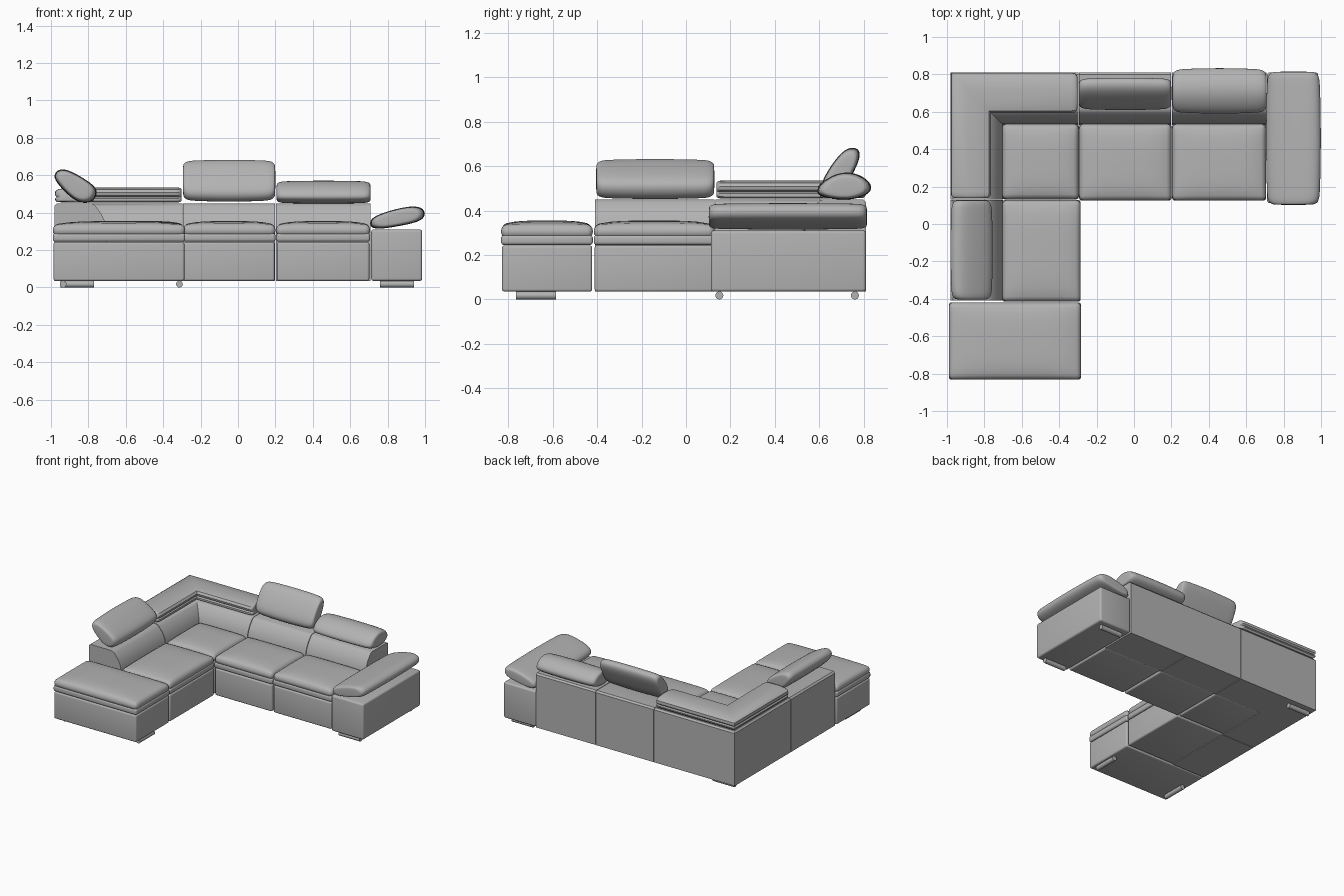
import bpy, bmesh, math
from mathutils import Vector

cube = bpy.data.objects.get("Cube")
if cube:
    bpy.data.objects.remove(cube, do_unlink=True)

grey = bpy.data.materials.new("grey upholstery")
GREY = (0.45, 0.45, 0.45, 1)
grey.diffuse_color = GREY
grey.use_nodes = True
bsdf = next(n for n in grey.node_tree.nodes if n.type == 'BSDF_PRINCIPLED')
bsdf.inputs["Base Color"].default_value = GREY
bsdf.inputs["Roughness"].default_value = 0.6

crisp = []  # objects that keep their sharp edges


def finish(name, bm):
    bmesh.ops.recalc_face_normals(bm, faces=bm.faces)
    for f in bm.faces:
        f.smooth = True
    me = bpy.data.meshes.new(name)
    bm.to_mesh(me)
    bm.free()
    me.materials.append(grey)
    ob = bpy.data.objects.new(name, me)
    bpy.context.collection.objects.link(ob)
    return ob


def rounded_box(name, x, y, z, r, crown=0.0):
    """Bevelled box between (min, max) pairs, its top puffed up by crown."""
    bm = bmesh.new()
    bmesh.ops.create_cube(bm, size=1)
    lo, hi = Vector((x[0], y[0], z[0])), Vector((x[1], y[1], z[1]))
    mid, size = (lo + hi) / 2, hi - lo
    for v in bm.verts:
        v.co = Vector(c * s + m for c, s, m in zip(v.co, size, mid))
    bmesh.ops.bevel(bm, geom=bm.edges[:], offset=r, segments=4, profile=0.5,
                    affect='EDGES')
    if crown:
        long_edges = [e for e in bm.edges if e.calc_length() > 0.12]
        bmesh.ops.subdivide_edges(bm, edges=long_edges, cuts=9, use_grid_fill=True)
        for v in bm.verts:
            u, w = (v.co.x - mid.x) / size.x * 2, (v.co.y - mid.y) / size.y * 2
            if v.co.z > mid.z:
                v.co.z += crown * (1 - u ** 4) * (1 - w ** 4)
    ob = finish(name, bm)
    crisp.append(ob)
    return ob


def loft(name, rings):
    """Skin between equal-sized rings of points, closed at both ends."""
    bm = bmesh.new()
    loops = [[bm.verts.new(p) for p in ring] for ring in rings]
    n = len(loops[0])
    for a, b in zip(loops, loops[1:]):
        for i in range(n):
            j = (i + 1) % n
            bm.faces.new((a[i], a[j], b[j], b[i]))
    bm.faces.new(loops[0])
    bm.faces.new(loops[-1])
    return finish(name, bm)


def scaled(profile, k):
    ca = sum(p[0] for p in profile) / len(profile)
    cz = sum(p[1] for p in profile) / len(profile)
    return [(ca + (a - ca) * k, cz + (z - cz) * k) for a, z in profile]


def pillow(name, profile, s0, s1, axis):
    """Soft pad: a profile run along x or y with rounded ends."""
    ends = [(0, 0.72), (0.006, 0.86), (0.025, 0.98), (0.07, 1.02)]
    stops = ([(s0 + d, k) for d, k in ends] + [((s0 + s1) / 2, 1.06)]
             + [(s1 - d, k) for d, k in reversed(ends)])
    rings = []
    for s, k in stops:
        rings.append([(s, a, z) if axis == 'x' else (a, s, z)
                      for a, z in scaled(profile, k)])
    ob = loft(name, rings)
    sub = ob.modifiers.new("soft", 'SUBSURF')
    sub.levels = sub.render_levels = 2
    return ob


# Backrest runs: t is the distance in from the outer wall
OUT_X, OUT_Y = -0.98, 0.81
def back_run(s, prof):
    return [(s, OUT_Y - t, z) for t, z in prof]
def side_run(s, prof):
    return [(OUT_X + t, s, z) for t, z in prof]
def mitre(prof):
    return [(OUT_X + t, OUT_Y - t, z) for t, z in prof]


# Backrest walls with a leaning, curved front
wall = [(0, 0.035), (0, 0.438), (0.012, 0.45), (0.19, 0.45), (0.205, 0.446),
        (0.218, 0.435), (0.245, 0.40), (0.265, 0.36), (0.276, 0.31),
        (0.28, 0.24), (0.28, 0.035)]
for name, rings in (
        ("corner_backrest", [side_run(0.132, wall), mitre(wall), back_run(-0.297, wall)]),
        ("side_backrest", [side_run(-0.41, wall), side_run(0.128, wall)]),
        ("middle_backrest", [back_run(-0.293, wall), back_run(0.199, wall)]),
        ("left_backrest", [back_run(0.203, wall), back_run(0.708, wall)])):
    crisp.append(loft(name, rings))

# Flat corner headrest: two layers with a seam groove, mitred at the corner
pad = [(0.002, 0.468), (0.012, 0.456), (0.195, 0.454), (0.208, 0.462),
       (0.208, 0.476), (0.198, 0.484), (0.212, 0.492), (0.216, 0.508),
       (0.205, 0.524), (0.17, 0.534), (0.09, 0.535), (0.02, 0.526),
       (0.003, 0.515), (0.001, 0.494), (0.01, 0.484), (0.002, 0.476)]
pad_ends = [(0, 0.8), (0.004, 0.9), (0.015, 0.98), (0.035, 1)]
crisp.append(loft("corner_headrest",
    [side_run(0.138 + d, scaled(pad, k)) for d, k in pad_ends] + [mitre(pad)]
    + [back_run(-0.303 - d, scaled(pad, k)) for d, k in reversed(pad_ends)]))

# Adjustable headrests: one raised, one folded back, one on the side run
pillow("raised_headrest",
       [(0.605, 0.49), (0.62, 0.545), (0.66, 0.61), (0.705, 0.665), (0.745, 0.683),
        (0.78, 0.67), (0.778, 0.625), (0.745, 0.56), (0.71, 0.49), (0.66, 0.452)],
       -0.295, 0.2, 'x')
pillow("folded_headrest",
       [(0.588, 0.49), (0.62, 0.535), (0.70, 0.575), (0.78, 0.562), (0.832, 0.52),
        (0.828, 0.478), (0.75, 0.449), (0.67, 0.452), (0.605, 0.465)],
       0.205, 0.71, 'x')
pillow("side_headrest",
       [(-0.985, 0.598), (-0.955, 0.63), (-0.91, 0.628), (-0.83, 0.585),
        (-0.765, 0.54), (-0.755, 0.50), (-0.785, 0.457), (-0.84, 0.453),
        (-0.89, 0.48), (-0.96, 0.55)],
       -0.405, 0.128, 'y')

# Seat units: a base block, a thin welt and a puffed cushion
seats = {
    "corner_seat": ((-0.705, -0.295), (0.132, 0.535)),
    "middle_seat": ((-0.293, 0.2), (0.125, 0.535)),
    "left_seat": ((0.204, 0.706), (0.125, 0.535)),
    "side_seat": ((-0.705, -0.285), (-0.415, 0.128)),
    "chaise": ((-0.99, -0.283), (-0.832, -0.419)),
}
for name, (x, y) in seats.items():
    inx, iny = (x[0] + 0.004, x[1] - 0.004), (y[0] + 0.004, y[1] - 0.003)
    rounded_box(name + "_base", inx, iny, (0.035, 0.243), 0.012)
    rounded_box(name + "_welt", x, y, (0.245, 0.29), 0.014)
    rounded_box(name + "_cushion", x, y, (0.276, 0.335), 0.027, crown=0.02)

# Armrest with a sloping pad
rounded_box("armrest_base", (0.712, 0.985), (0.112, 0.81), (0.035, 0.31), 0.014)
pillow("armrest_pad",
       [(0.712, 0.322), (0.71, 0.358), (0.74, 0.385), (0.84, 0.418), (0.94, 0.436),
        (0.988, 0.42), (0.997, 0.385), (0.97, 0.352), (0.85, 0.328), (0.76, 0.314)],
       0.102, 0.815, 'y')

# Feet: short round bars lying under the ends
feet = [("arm_front_foot", 0.85, 0.15, 'x'), ("arm_back_foot", 0.85, 0.76, 'x'),
        ("corner_foot", -0.86, 0.76, 'x'),
        ("chaise_outer_foot", -0.935, -0.675, 'y'),
        ("chaise_inner_foot", -0.313, -0.675, 'y')]
for name, cx, cy, axis in feet:
    rings = []
    for s in (-0.09, 0.09):
        ring = []
        for i in range(16):
            a = 2 * math.pi * i / 16
            u, z = 0.018 * math.cos(a), 0.018 + 0.018 * math.sin(a)
            ring.append((cx + s, cy + u, z) if axis == 'x' else (cx + u, cy + s, z))
        rings.append(ring)
    crisp.append(loft(name, rings))

# Smooth shading that keeps hard edges
bpy.ops.object.select_all(action='DESELECT')
for ob in crisp:
    ob.select_set(True)
bpy.context.view_layer.objects.active = crisp[0]
bpy.ops.object.shade_smooth_by_angle(angle=math.radians(35))
bpy.ops.object.select_all(action='DESELECT')
